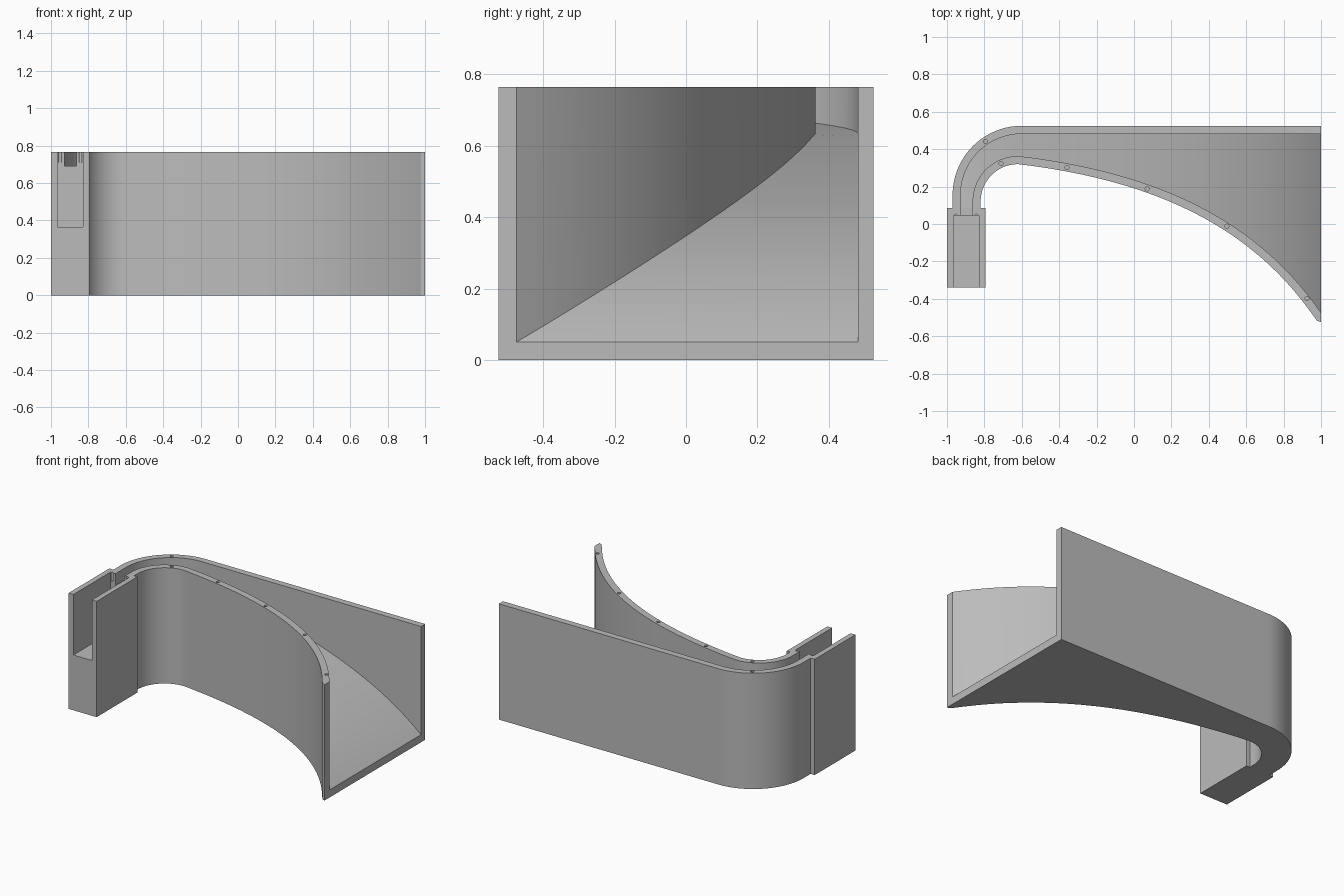
import bpy, bmesh, math
from mathutils import Vector

cube = bpy.data.objects.get("Cube")
if cube:
    bpy.data.objects.remove(cube, do_unlink=True)

TOP = 0.765
WALL = 0.043

grey = bpy.data.materials.new("plain_grey")
grey.use_nodes = True
colour = (0.5, 0.5, 0.5, 1)
grey.diffuse_color = colour
grey.node_tree.nodes["Principled BSDF"].inputs["Base Color"].default_value = colour


def add_object(name, bm):
    bmesh.ops.recalc_face_normals(bm, faces=bm.faces)
    mesh = bpy.data.meshes.new(name)
    bm.to_mesh(mesh)
    bm.free()
    mesh.materials.append(grey)
    ob = bpy.data.objects.new(name, mesh)
    bpy.context.collection.objects.link(ob)
    return ob


def box(name, x0, x1, y0, y1, z0, z1):
    bm = bmesh.new()
    bmesh.ops.create_cube(bm, size=1)
    for v in bm.verts:
        v.co = ((x0 + x1) / 2 + v.co.x * (x1 - x0),
                (y0 + y1) / 2 + v.co.y * (y1 - y0),
                (z0 + z1) / 2 + v.co.z * (z1 - z0))
    return add_object(name, bm)


def drill(name, x, y, radius, depth):
    bm = bmesh.new()
    bmesh.ops.create_cone(bm, cap_ends=True, segments=16, radius1=radius,
                          radius2=radius, depth=depth * 2)
    bmesh.ops.translate(bm, verts=bm.verts, vec=(x, y, TOP))
    return add_object(name, bm)


def cut(ob, cutters):
    bpy.context.view_layer.objects.active = ob
    for c in cutters:
        c.hide_render = True
        mod = ob.modifiers.new("cut", 'BOOLEAN')
        mod.operation = 'DIFFERENCE'
        mod.solver = 'EXACT'
        mod.object = c
        bpy.ops.object.modifier_apply(modifier=mod.name)
        bpy.data.objects.remove(c, do_unlink=True)


def smooth(ob):
    bpy.ops.object.select_all(action='DESELECT')
    ob.select_set(True)
    bpy.context.view_layer.objects.active = ob
    bpy.ops.object.shade_smooth_by_angle(angle=math.radians(25))


def floor_height(x):
    t = 1 - x
    return 0.05 + 0.863 * t / (1 + 0.854 * t)


# Stations along the channel: outer wall (a, b), inner wall (c, d), floor height
OUTER = Vector((-0.6, 0.155))
INNER = Vector((-0.62, 0.12))
R_OUT, R_IN = 0.37, 0.2
bend_floor = floor_height(OUTER.x)
stations = [(Vector((-0.97, 0.08)), Vector((-0.97 + WALL, 0.08)),
             Vector((-0.82 - WALL, 0.08)), Vector((-0.82, 0.08)), 0.69)]

# Quarter bend
STEPS = 20
for i in range(STEPS + 1):
    ang = math.pi - math.pi / 2 * i / STEPS
    d = Vector((math.cos(ang), math.sin(ang)))
    h = 0.687 + (bend_floor - 0.687) * i / STEPS
    stations.append((OUTER + d * R_OUT, OUTER + d * (R_OUT - WALL),
                     INNER + d * (R_IN + WALL), INNER + d * R_IN, h))


def flare_station(c, d):
    top = OUTER.y + R_OUT
    stations.append((Vector((c.x, top)), Vector((c.x, top - WALL)),
                     c, d, floor_height(c.x)))


# Flaring run: the inner wall follows a bezier, the outer wall is straight
p = [Vector(v) for v in ((-0.62, 0.342), (0.03, 0.264), (0.608, 0.056), (0.983, -0.488))]
RUN = 32
for i in range(1, RUN):
    t = i / RUN
    s = 1 - t
    m = p[0] * s**3 + p[1] * 3 * s * s * t + p[2] * 3 * s * t * t + p[3] * t**3
    tan = ((p[1] - p[0]) * s * s + (p[2] - p[1]) * 2 * s * t + (p[3] - p[2]) * t * t).normalized()
    n = Vector((-tan.y, tan.x)) * WALL / 2
    flare_station(m + n, m - n)
# Rounded tip
for c, d in (((0.99, -0.461), (0.966, -0.5)), ((0.995, -0.468), (0.978, -0.517)),
             ((1.0, -0.475), (1.0, -0.525))):
    flare_station(Vector(c), Vector(d))

# Loft the U-shaped section through all stations
bm = bmesh.new()
rings = []
for a, b, c, d, h in stations:
    section = ((a, 0), (a, TOP), (b, TOP), (b, h), (c, h), (c, TOP), (d, TOP), (d, 0))
    rings.append([bm.verts.new((q.x, q.y, z)) for q, z in section])
for r, s in zip(rings, rings[1:]):
    for k in range(8):
        j = (k + 1) % 8
        bm.faces.new((r[k], r[j], s[j], s[k]))
bm.faces.new(rings[0])
bm.faces.new(rings[-1])
channel = add_object("flared_channel", bm)

# Pin holes in the wall tops
holes = ((-0.794, 0.441), (-0.711, 0.323), (-0.358, 0.302), (0.07, 0.188),
         (0.497, -0.012), (0.925, -0.398))
cut(channel, [drill("pin_hole", x, y, 0.011, 0.04) for x, y in holes])
smooth(channel)

# Socket block with open slot, channel mouth and two small grooves
block = box("socket_block", -1, -0.795, -0.34, 0.085, 0, TOP)
cut(block, [box("slot_cutter", -0.965, -0.83, -0.5, 0.045, 0.365, 1),
            box("mouth_cutter", -0.97 + WALL, -0.82 - WALL, 0, 0.2, 0.69, 1)]
    + [drill("groove_cutter", x, 0.045, 0.008, 0.055) for x in (-0.952, -0.843)])
smooth(block)
